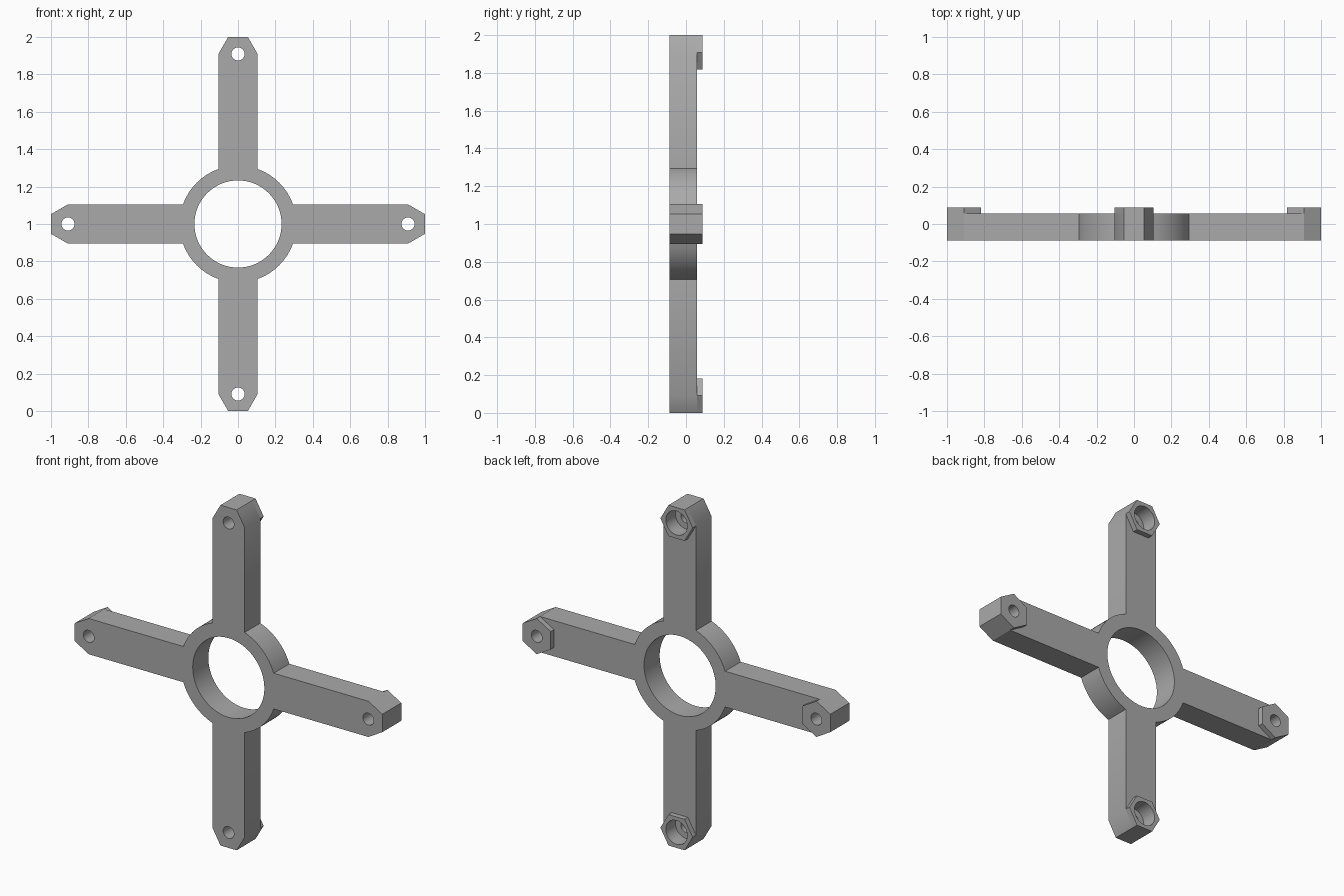
import bpy
import bmesh
from math import sin, cos, pi, sqrt, asin
from mathutils import Matrix

cube = bpy.data.objects.get("Cube")
if cube:
    bpy.data.objects.remove(cube)

FRONT, BACK, RIM = -0.088, 0.057, 0.088   # depth planes
HALF = 0.105                              # half arm width, also hexagon radius
FLAT = HALF * sqrt(3) / 2                 # hexagon centre to flat
TIP = 1.0 - FLAT                          # hub centre to hexagon centre
HUB, BORE = 0.312, 0.233
BOLT, POCKET, DEPTH = 0.035, 0.07, 0.06

grey = bpy.data.materials.new("plain grey")
grey.use_nodes = True
COLOUR = (0.4, 0.4, 0.4, 1)
grey.diffuse_color = COLOUR
grey.node_tree.nodes["Principled BSDF"].inputs["Base Color"].default_value = COLOUR


def circle(r, n, cx=0, cz=0, start=0):
    return [(cx + r * cos(start + 2 * pi * i / n), cz + r * sin(start + 2 * pi * i / n))
            for i in range(n)]


def turn(points, a):
    return [(x * cos(a) - z * sin(a), x * sin(a) + z * cos(a)) for x, z in points]


def prism(name, loops, y0, y1):
    """Extrude an outline with holes from y0 to y1; z is measured from the hub."""
    bm = bmesh.new()
    edges = []
    for loop in loops:
        vs = [bm.verts.new((x, y0, z + 1)) for x, z in loop]
        edges += [bm.edges.new((v, vs[i - 1])) for i, v in enumerate(vs)]
    bmesh.ops.triangle_fill(bm, edges=edges, use_beauty=True)
    ext = bmesh.ops.extrude_face_region(bm, geom=bm.faces[:], use_keep_orig=True)
    moved = [g for g in ext["geom"] if isinstance(g, bmesh.types.BMVert)]
    bmesh.ops.translate(bm, verts=moved, vec=(0, y1 - y0, 0))
    bmesh.ops.recalc_face_normals(bm, faces=bm.faces[:])
    mesh = bpy.data.meshes.new(name)
    bm.to_mesh(mesh)
    bm.free()
    ob = bpy.data.objects.new(name, mesh)
    bpy.context.collection.objects.link(ob)
    mesh.materials.append(grey)
    return ob


def smooth(ob):
    bpy.ops.object.select_all(action="DESELECT")
    ob.select_set(True)
    bpy.context.view_layer.objects.active = ob
    bpy.ops.object.shade_smooth_by_angle(angle=pi / 6)


# One quarter of the outline: an arm with a half-hexagon tip, then a hub arc
a0 = asin(HALF / HUB)
arc = [a0 + (pi / 2 - 2 * a0) * i / 12 for i in range(13)]
quarter = [(TIP, -HALF), (1.0, -HALF / 2), (1.0, HALF / 2), (TIP, HALF)]
quarter += [(HUB * cos(a), HUB * sin(a)) for a in arc]
outline = [p for k in range(4) for p in turn(quarter, k * pi / 2)]
bolt_holes = [turn(circle(BOLT, 32, TIP), k * pi / 2) for k in range(4)]

# Cross-shaped body with hub bore and bolt holes
body = prism("cross_body", [outline, circle(BORE, 64)] + bolt_holes, FRONT, BACK)

# Round pockets sunk into the back of the upper and lower arms
for k in (1, 3):
    cutter = prism("pocket_cutter", [turn(circle(POCKET, 32, TIP), k * pi / 2)],
                   RIM - DEPTH - 0.03, RIM + 0.05)
    cutter.hide_render = True
    mod = body.modifiers.new("pocket", "BOOLEAN")
    mod.operation, mod.solver, mod.object = "DIFFERENCE", "EXACT", cutter
    bpy.context.view_layer.objects.active = body
    bpy.ops.object.modifier_apply(modifier=mod.name)
    bpy.data.objects.remove(cutter)
smooth(body)

# Raised hexagonal bosses on the back of each arm tip
for k, side in enumerate(("left", "upper", "right", "lower")):
    hole = POCKET if k % 2 else BOLT
    loops = [circle(HALF, 6, TIP, 0, pi / 6 + pi / 3), circle(hole, 32, TIP)]
    smooth(prism(side + "_hex_boss", [turn(l, k * pi / 2) for l in loops], BACK, RIM))
